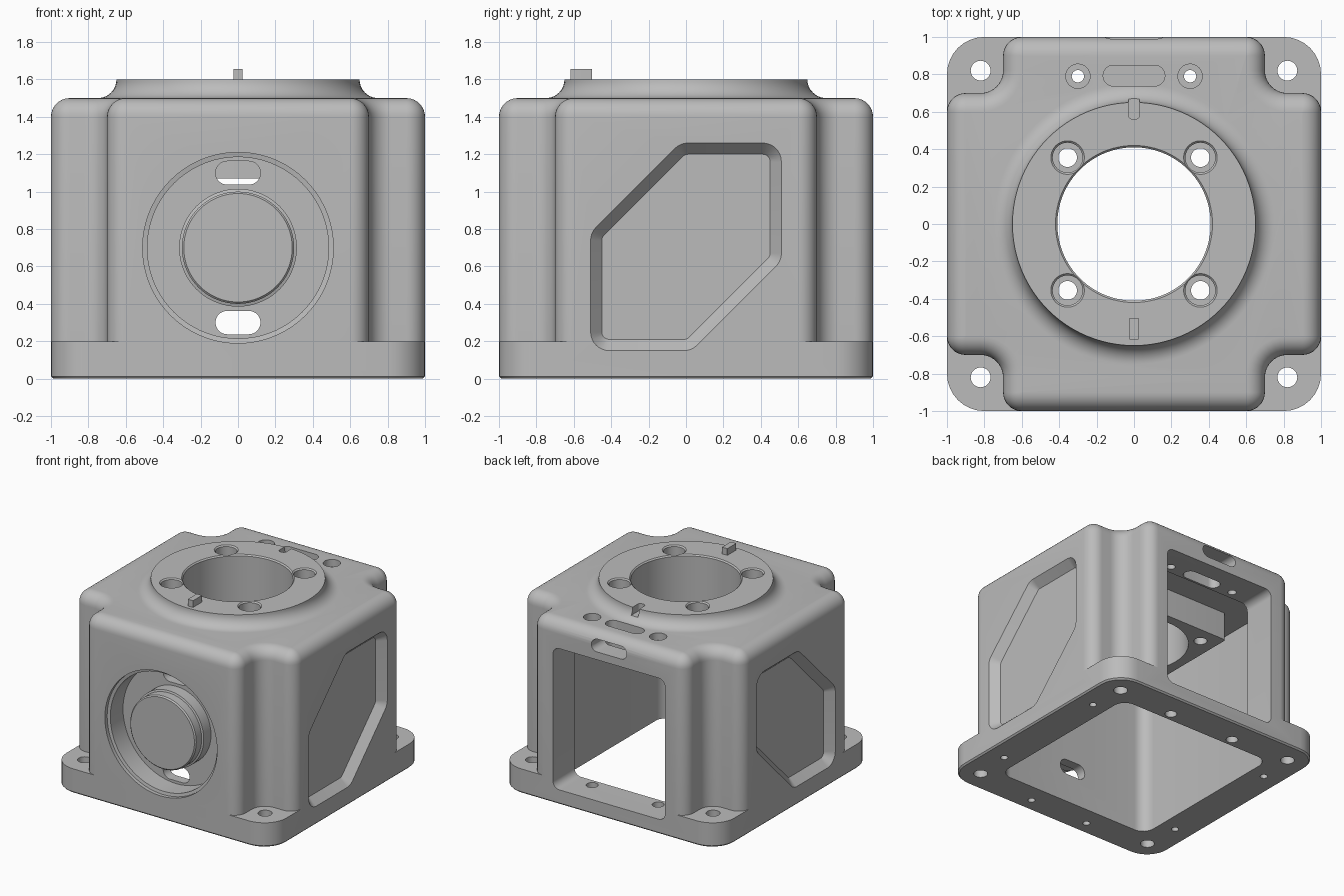
import bpy, bmesh, math
from mathutils import Vector, Matrix

if "Cube" in bpy.data.objects:
    bpy.data.objects.remove(bpy.data.objects["Cube"])

metal = bpy.data.materials.new("machined_grey")
metal.use_nodes = True
GREY = (0.5, 0.5, 0.5, 1)
metal.diffuse_color = GREY
metal.node_tree.nodes["Principled BSDF"].inputs["Base Color"].default_value = GREY

# Axis placement: sketch coordinates (u, v) and height h to model space
ALONG = {"x": lambda u, v, h: (h, u, v),
         "y": lambda u, v, h: (u, h, v),
         "z": lambda u, v, h: (u, v, h)}


def outline(corners, inset, steps=8):
    """Counter-clockwise polygon with filleted corners, offset inwards."""
    pts, n = [], len(corners)
    for i, (x, y, r) in enumerate(corners):
        p = Vector((x, y))
        a = (p - Vector(corners[i - 1][:2])).normalized()
        b = (Vector(corners[(i + 1) % n][:2]) - p).normalized()
        n1, n2 = Vector((-a.y, a.x)), Vector((-b.y, b.x))
        turn = math.atan2(a.x * b.y - a.y * b.x, a.dot(b))
        side = 1 if turn > 0 else -1
        rad = max(r - side * inset, 0.001)
        miter = (n1 + n2) / (1 + n1.dot(n2))
        centre = p + miter * (inset + side * rad)
        for k in range(steps + 1):
            pts.append(centre - side * rad * (Matrix.Rotation(turn * k / steps, 2) @ n1))
    return pts


def circle(r, cu=0, cv=0, segs=72):
    return [(cu + r * math.cos(math.tau * k / segs), cv + r * math.sin(math.tau * k / segs))
            for k in range(segs)]


def skin(name, loops, axis="z"):
    """Closed solid through a stack of (points, height) loops."""
    bm = bmesh.new()
    rings = [[bm.verts.new(ALONG[axis](p[0], p[1], h)) for p in pts] for pts, h in loops]
    for lo, hi in zip(rings, rings[1:]):
        for i in range(len(lo)):
            bm.faces.new((lo[i - 1], lo[i], hi[i], hi[i - 1]))
    bm.faces.new(rings[0])
    bm.faces.new(rings[-1])
    bmesh.ops.recalc_face_normals(bm, faces=bm.faces)
    mesh = bpy.data.meshes.new(name)
    bm.to_mesh(mesh)
    bm.free()
    mesh.materials.append(metal)
    ob = bpy.data.objects.new(name, mesh)
    bpy.context.collection.objects.link(ob)
    return ob


def loft(name, corners, rings, axis="z"):
    return skin(name, [(outline(corners, d), h) for d, h in rings], axis)


def turned(name, profile, axis="z", cu=0, cv=0, segs=72):
    return skin(name, [(circle(r, cu, cv, segs), h) for r, h in profile], axis)


def rect(hu, hv, r, cu=0, cv=0):
    return [(cu - hu, cv - hv, r), (cu + hu, cv - hv, r),
            (cu + hu, cv + hv, r), (cu - hu, cv + hv, r)]


def combine(target, tool, operation="DIFFERENCE"):
    mod = target.modifiers.new("shape", "BOOLEAN")
    mod.operation, mod.object, mod.solver = operation, tool, "EXACT"
    bpy.context.view_layer.objects.active = target
    bpy.ops.object.modifier_apply(modifier=mod.name)
    bpy.data.objects.remove(tool)


# Cross-shaped body with scooped corners and a rounded top rim
quarter = [(1, 0.7, 0.1), (0.7, 0.7, 0.12), (0.7, 1, 0.1)]
cross = []
for k in range(4):
    turn = Matrix.Rotation(k * math.pi / 2, 2)
    cross += [(*(turn @ Vector((x, y))), r) for x, y, r in quarter]
rim = [(0.1 * (1 - math.cos(t)), 1.4 + 0.1 * math.sin(t))
       for t in (math.pi / 2 * k / 8 for k in range(9))]
housing = loft("housing", cross, [(0, 0.1)] + rim)

# Base flange
combine(housing, loft("flange", rect(1, 1, 0.2), [(0.012, 0), (0, 0.012), (0, 0.2)]), "UNION")

# Round top boss with a concave foot
foot = [(0.75 - 0.1 * math.cos(t), 1.6 - 0.1 * math.sin(t))
        for t in (math.pi / 2 * k / 10 for k in range(10, -1, -1))]
combine(housing, turned("boss", [(0.75, 1.4)] + foot, segs=96), "UNION")

# Hollow inside, back window, round front recess
combine(housing, loft("cavity", rect(0.71, 0.72, 0.1), [(0, -0.1), (0, 1.3)]))
combine(housing, loft("window", rect(0.51, 0.58, 0.06, 0, 0.7), [(0, 0.5), (0, 1.2)], "y"))
recess = [(0.51, -1.1), (0.51, -0.97), (0.485, -0.965), (0.485, -0.8)]
combine(housing, turned("recess", recess, "y", 0, 0.7))

# Hub in the recess and bearing block under the top
hub = [(0.29, -0.98), (0.3, -0.97), (0.3, -0.9), (0.315, -0.895), (0.315, -0.76)]
combine(housing, turned("hub", hub, "y", 0, 0.7), "UNION")
combine(housing, loft("bearing_block", rect(0.49, 0.49, 0.02), [(0, 1.07), (0, 1.38)]), "UNION")

# Tapered six-sided side pockets
pocket = [(-0.51, 0.15, 0.1), (0.03, 0.15, 0.1), (0.51, 0.63, 0.1),
          (0.51, 1.26, 0.1), (-0.03, 1.26, 0.1), (-0.51, 0.78, 0.1)]
for s in (-1, 1):
    combine(housing, loft("pocket", pocket, [(0, s * 1.1), (0, s), (0.06, s * 0.935)], "x"))

# Main bore
combine(housing, turned("bore", [(0.41, 0.9), (0.41, 1.59), (0.42, 1.6), (0.42, 1.7)], segs=96))

# Screw holes, mounting holes and back holes, mirrored left and right
for sx in (-1, 1):
    for sy in (-1, 1):
        screw = [(0.05, 0.9), (0.05, 1.5), (0.08, 1.5), (0.08, 1.59), (0.09, 1.6), (0.09, 1.7)]
        combine(housing, turned("screw", screw, "z", sx * 0.355, sy * 0.355, 32))
        combine(housing, turned("mount", [(0.053, -0.1), (0.053, 0.3)], "z",
                                sx * 0.82, sy * 0.82, 32))
        combine(housing, turned("pin_hole", [(0.028, -0.1), (0.028, 0.1)], "z",
                                sx * 0.84, sy * 0.52, 20))
    back = [(0.033, 1.2), (0.033, 1.44), (0.065, 1.44), (0.065, 1.6)]
    combine(housing, turned("back_hole", back, "z", sx * 0.3, 0.79, 32))
    combine(housing, turned("lip_hole", [(0.045, -0.1), (0.045, 0.3)], "z", sx * 0.3, 0.79, 32))
    combine(housing, turned("front_hole", [(0.028, -0.1), (0.028, 0.1)], "z",
                            sx * 0.27, -0.88, 20))

# Rounded slots: front ring, back wall and top
for z in (0.3, 1.1):
    combine(housing, loft("ring_slot", rect(0.12, 0.0625, 0.062, 0, z),
                          [(0, -0.9), (0, -0.6)], "y"))
combine(housing, loft("wall_slot", rect(0.16, 0.05, 0.049, 0, 1.395), [(0, 0.8), (0, 1.1)], "y"))
combine(housing, loft("top_slot", rect(0.165, 0.055, 0.054, 0, 0.793), [(0, 1.2), (0, 1.7)]))

# Keyway at the back of the boss
combine(housing, loft("keyway", rect(0.03, 0.08, 0.025, 0, 0.64), [(0, 1.54), (0, 1.7)]))

# Key at the front of the boss
key = loft("locating_key", rect(0.024, 0.058, 0.003, 0, -0.56), [(0, 1.55), (0, 1.655)])

for ob in (housing, key):
    bpy.ops.object.select_all(action="DESELECT")
    ob.select_set(True)
    bpy.context.view_layer.objects.active = ob
    bpy.ops.object.shade_smooth_by_angle(angle=math.radians(30))
